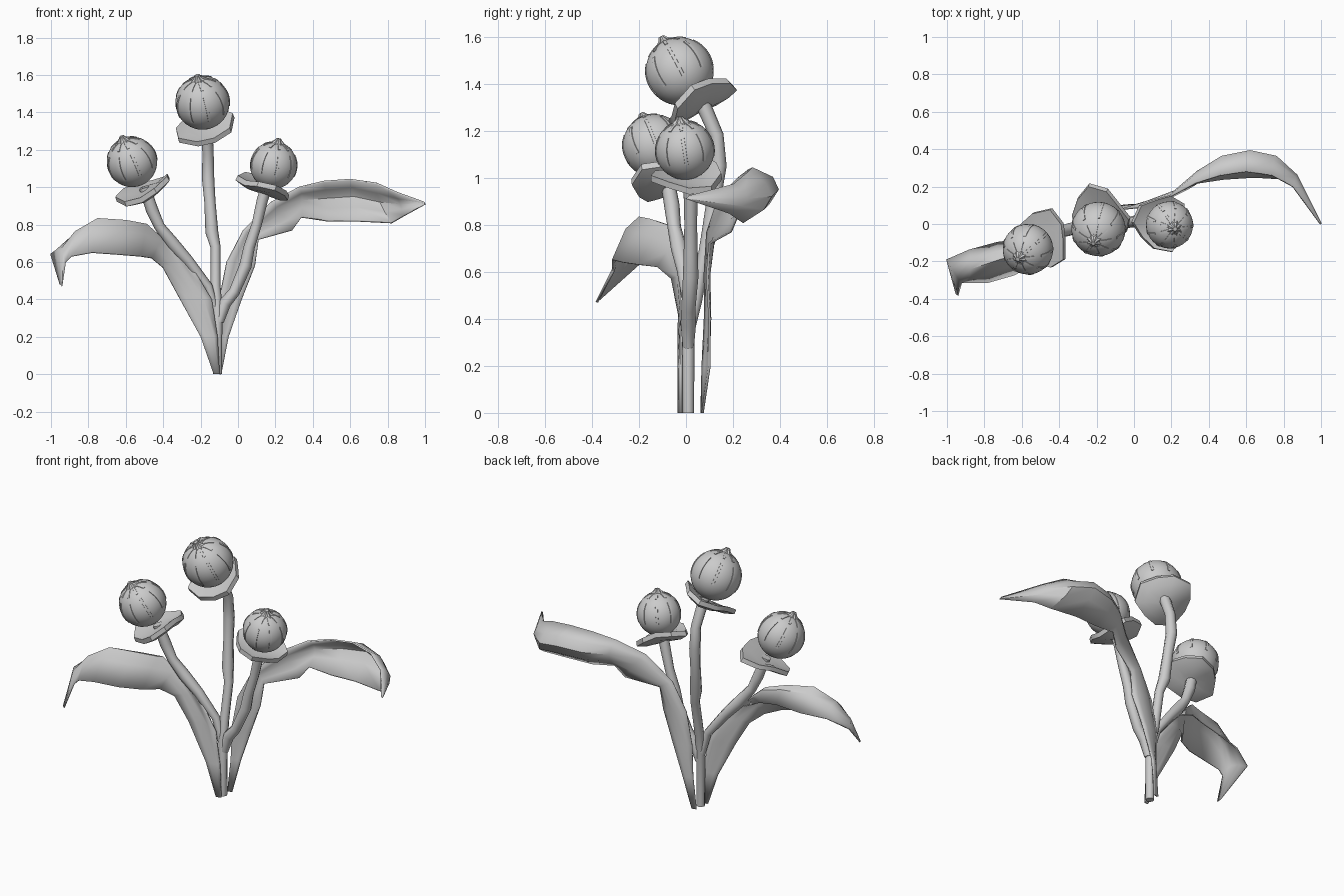
import bpy, bmesh, math
from mathutils import Vector

cube = bpy.data.objects.get("Cube")
if cube:
    bpy.data.objects.remove(cube, do_unlink=True)

grey = bpy.data.materials.new("pale_grey")
grey.use_nodes = True
grey.diffuse_color = (0.6, 0.6, 0.6, 1)
grey.node_tree.nodes["Principled BSDF"].inputs["Base Color"].default_value = (0.6, 0.6, 0.6, 1)


def activate(obj):
    bpy.ops.object.select_all(action='DESELECT')
    obj.select_set(True)
    bpy.context.view_layer.objects.active = obj


def make_object(name, bm, angle=40):
    bmesh.ops.recalc_face_normals(bm, faces=bm.faces)
    mesh = bpy.data.meshes.new(name)
    bm.to_mesh(mesh)
    bm.free()
    mesh.materials.append(grey)
    obj = bpy.data.objects.new(name, mesh)
    bpy.context.collection.objects.link(obj)
    activate(obj)
    bpy.ops.object.shade_smooth_by_angle(angle=math.radians(angle))
    return obj


def orient(obj, centre, axis):
    obj.location = centre
    obj.rotation_mode = 'QUATERNION'
    obj.rotation_quaternion = Vector((0, 0, 1)).rotation_difference(Vector(axis))


def polar(radius, theta, phi):
    return Vector((radius * math.sin(theta) * math.cos(phi),
                   radius * math.sin(theta) * math.sin(phi),
                   radius * math.cos(theta)))


def bridge(bm, low, high, closed=True):
    count = len(low)
    for j in range(count if closed else count - 1):
        n = (j + 1) % count
        bm.faces.new((low[j], low[n], high[n], high[j]))


# Stems: tubes through (x, y, z, thickness)
def stem(name, path):
    data = bpy.data.curves.new(name, 'CURVE')
    data.dimensions = '3D'
    data.bevel_depth = 0.03
    data.bevel_resolution = 2
    data.use_fill_caps = True
    line = data.splines.new('POLY')
    line.points.add(len(path) - 1)
    for point, (x, y, z, thick) in zip(line.points, path):
        point.co = (x, y, z, 1)
        point.radius = thick
    obj = bpy.data.objects.new(name, data)
    bpy.context.collection.objects.link(obj)
    data.materials.append(grey)
    activate(obj)
    bpy.ops.object.convert(target='MESH')
    bpy.ops.object.shade_smooth_by_angle(angle=math.radians(50))


# Leaves: folded strips, each row arched through edge, midrib and edge
def leaf(name, rows):
    bm = bmesh.new()
    previous = None
    for row in rows:
        a, m, b = (Vector(row[i:i + 3]) for i in (0, 3, 6))
        ring = []
        for t in (0, 0.25, 0.5, 0.75, 1):
            point = a * (1 - t) * (1 - 2 * t) + m * 4 * t * (1 - t) + b * t * (2 * t - 1)
            ring.append(bm.verts.new(point))
        if previous:
            bridge(bm, previous, ring, closed=False)
        previous = ring
    solid = make_object(name, bm, 35).modifiers.new("thickness", 'SOLIDIFY')
    solid.thickness = 0.01
    solid.offset = 0


# Seed pod: ball with slim raised ribs and a small pointed crown
def pod(side, centre, axis, radius):
    bm = bmesh.new()
    bmesh.ops.create_uvsphere(bm, u_segments=32, v_segments=20, radius=radius)
    orient(make_object(side + "_pod", bm), centre, axis)

    bm = bmesh.new()
    for k in range(9):
        phi = math.tau * k / 9
        for start, end in ((15, 38), (52, 108)):
            last = None
            for i in range(7):
                theta = math.radians(start + (end - start) * i / 6)
                half = 0.008 / (radius * math.sin(theta))
                ring = [bm.verts.new(polar(radius * h, theta, phi + s * half))
                        for h, s in ((0.97, -1), (1.02, -0.8), (1.02, 0.8), (0.97, 1))]
                if last:
                    bridge(bm, last, ring)
                else:
                    bm.faces.new(ring)
                last = ring
            bm.faces.new(last)
    orient(make_object(side + "_pod_ribs", bm, 30), centre, axis)

    bm = bmesh.new()
    last = None
    for r, h in ((0.045, 0.93), (0.03, 1.03), (0.02, 1.09), (0.013, 1.17)):
        ring = [bm.verts.new(Vector((0, 0, radius * h))
                             + polar(r * (1 if k % 2 else 0.75), math.pi / 2, math.tau * k / 16))
                for k in range(16)]
        if last:
            bridge(bm, last, ring)
        last = ring
    bm.faces.new(last)
    orient(make_object(side + "_pod_crown", bm, 30), centre, axis)


# Collar: wavy faceted saucer beneath a pod
def collar(side, centre, axis, radius, turn):
    bm = bmesh.new()
    sides = 10
    rings = []
    for scale, z in ((0.25, -0.035), (0.7, -0.026), (1, -0.006), (0.98, 0.022), (0.6, 0.01)):
        ring = []
        for k in range(sides):
            a = math.tau * k / sides
            r = radius * scale * (1 + 0.12 * math.cos(3 * a + turn))
            wave = 0.022 * scale * math.sin(2 * a + turn)
            ring.append(bm.verts.new((r * math.cos(a), r * math.sin(a), z + wave)))
        rings.append(ring)
    for low, high in zip(rings, rings[1:]):
        bridge(bm, low, high)
    bm.faces.new(rings[0])
    bm.faces.new(rings[-1])
    orient(make_object(side + "_collar", bm, 35), centre, axis)


stem("middle_stem", [(-.11, .01, 0, .8), (-.11, .01, .35, .9), (-.12, .04, .47, .9),
                     (-.12, .08, .68, .9), (-.14, .1, .76, 1.15), (-.15, .12, .92, 1),
                     (-.16, .14, 1.05, 1.1), (-.16, .13, 1.18, 1), (-.17, .06, 1.34, 1.1)])
stem("right_stem", [(-.11, .01, .3, .7), (-.16, .01, .47, .8), (-.27, -.01, .61, 1),
                    (-.35, -.03, .7, 1.15), (-.42, -.05, .79, .95), (-.46, -.06, .88, 1.1),
                    (-.5, -.08, 1, 1)])
stem("left_stem", [(-.1, .01, .28, .8), (-.07, .01, .38, 1.1), (-.02, .01, .44, 1),
                   (.04, .02, .58, 1.1), (.06, .02, .68, 1), (.1, .02, .8, .9),
                   (.13, .02, .93, 1), (.16, .01, 1.03, 1)])

pod("middle", (-.19, -.027, 1.452), (-.17, -.46, .87), .145)
pod("right", (-.567, -.135, 1.135), (-.35, -.34, .87), .135)
pod("left", (.19, -.005, 1.117), (.2, -.15, .97), .126)
collar("middle", (-.18, .055, 1.32), (-.25, -.52, .82), .16, 1)
collar("right", (-.49, -.08, .985), (-.4, -.2, .88), .155, 2.5)
collar("left", (.145, .01, 1), (.36, -.08, .92), .15, 4)

# Rows hold an inner edge point, a midrib point and an outer edge point
leaf("right_leaf", [
    (-.1, -.02, 0, -.11, -.03, 0, -.13, -.03, 0),
    (-.11, -.02, .2, -.15, -.03, .2, -.2, -.03, .2),
    (-.14, -.02, .4, -.23, -.02, .42, -.32, -.03, .42),
    (-.23, -.02, .55, -.32, -.02, .58, -.4, -.06, .57),
    (-.36, -.03, .67, -.41, -.05, .71, -.46, -.12, .62),
    (-.48, -.05, .72, -.49, -.09, .8, -.52, -.2, .63),
    (-.57, -.08, .72, -.6, -.15, .82, -.64, -.27, .64),
    (-.73, -.1, .7, -.75, -.2, .83, -.78, -.31, .65),
    (-.88, -.14, .69, -.87, -.24, .76, -.89, -.31, .63),
    (-1, -.19, .64, -.95, -.27, .66, -.92, -.31, .6),
    (-.95, -.37, .48, -.945, -.375, .475, -.94, -.38, .47)])
leaf("left_leaf", [
    (-.12, .065, 0, -.1, .07, 0, -.09, .07, 0),
    (-.1, .07, .2, -.08, .09, .2, -.05, .1, .2),
    (-.1, .08, .4, -.04, .1, .4, .02, .1, .4),
    (-.06, .08, .6, .02, .1, .6, .09, .09, .58),
    (.03, .09, .77, .07, .12, .75, .11, .1, .72),
    (.18, .14, .92, .23, .18, .86, .29, .19, .77),
    (.33, .22, 1, .34, .28, .93, .34, .22, .84),
    (.46, .26, 1.03, .47, .36, .94, .48, .24, .82),
    (.6, .28, 1.04, .62, .39, .95, .64, .25, .82),
    (.74, .26, 1.02, .76, .36, .92, .82, .24, .81),
    (.85, .2, .97, .87, .26, .91, .89, .18, .85),
    (.99, .01, .92, .995, .005, .915, 1, 0, .91)])
